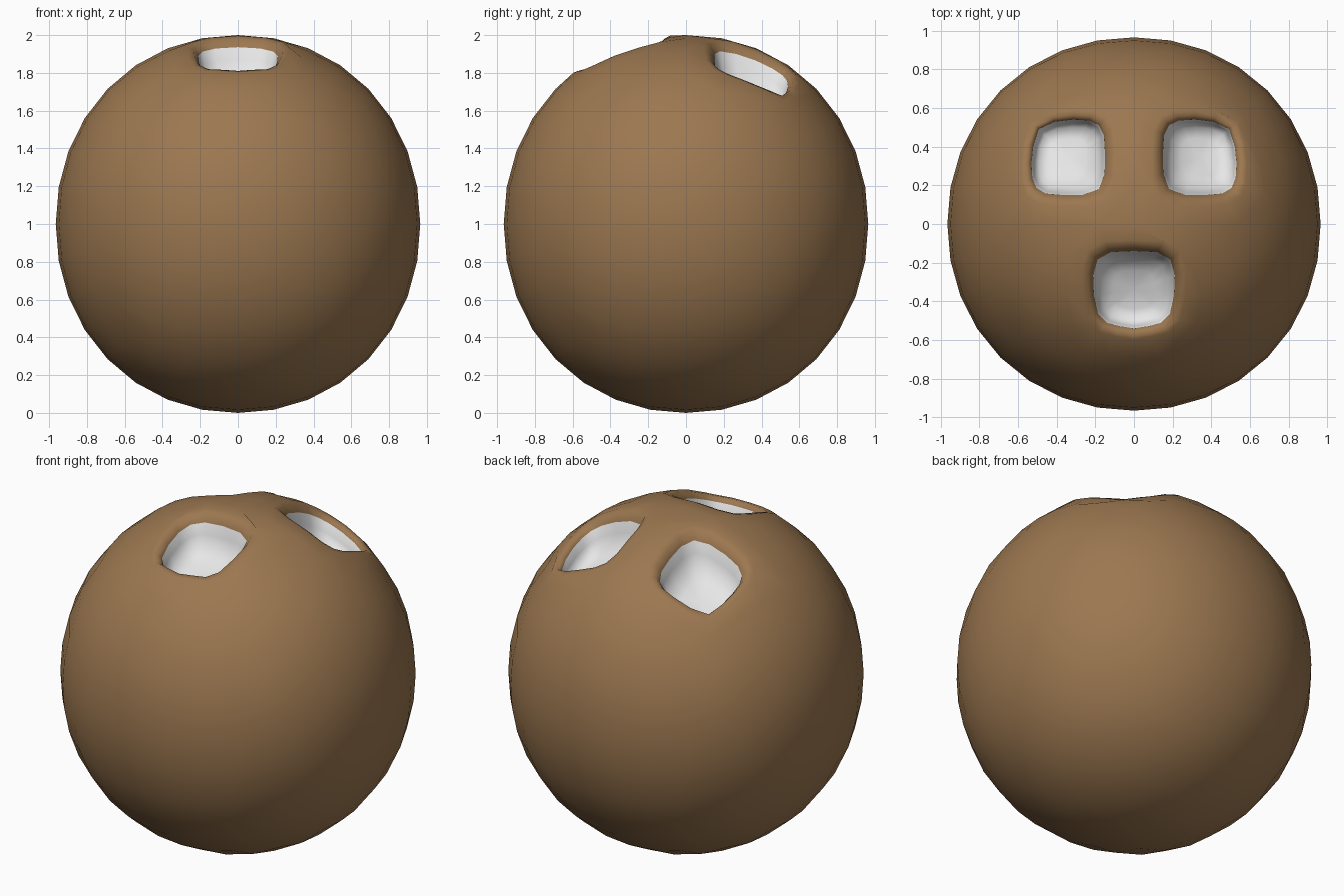
import bpy, bmesh, math

cube = bpy.data.objects.get("Cube")
if cube:
    bpy.data.objects.remove(cube)

WIDE, TALL, POWER = 0.965, 1.0, 2.07


def make_material(name, rgb):
    mat = bpy.data.materials.new(name)
    mat.use_nodes = True
    mat.diffuse_color = (*rgb, 1)
    mat.node_tree.nodes["Principled BSDF"].inputs["Base Color"].default_value = (*rgb, 1)
    return mat


def shell_height(x, y):
    rest = 1 - abs(x / WIDE) ** POWER - abs(y / WIDE) ** POWER
    return TALL + TALL * max(rest, 0) ** (1 / POWER)


def outline(hole, angle):
    """Rounded-square outline, softer at the corners far from the pole."""
    cx, cy, hx, hy = hole
    u, v = math.cos(angle), math.sin(angle)
    r = (abs(u / hx) ** 4 + abs(v / hy) ** 4) ** -0.25
    out_x = u * math.copysign(1, cx) if cx else abs(u)
    out_y = v * math.copysign(1, cy)
    r *= 1 - 0.16 * max(out_x, 0) * max(out_y, 0)
    return r * u, r * v


def place_ring(verts, hole, scale, dip):
    for v in verts:
        angle = math.atan2(v.co.y - hole[1], v.co.x - hole[0])
        dx, dy = outline(hole, angle)
        x, y = hole[0] + scale * dx, hole[1] + scale * dy
        v.co = (x, y, shell_height(x, y) - dip)


# Round shell: evenly spaced cube grid pushed out to a slightly tall ball
bm = bmesh.new()
bmesh.ops.create_cube(bm, size=2)
bmesh.ops.subdivide_edges(bm, edges=bm.edges[:], cuts=7, use_grid_fill=True)
for v in bm.verts:
    d = [math.tan(c * math.pi / 4) for c in v.co]
    size = sum(abs(c) ** POWER for c in d) ** (1 / POWER)
    v.co = (d[0] / size * WIDE, d[1] / size * WIDE, TALL + d[2] / size * TALL)

# Three pits in the top: (centre x, centre y, half width, half depth)
holes = [(0.34, 0.345, 0.19, 0.195), (-0.34, 0.345, 0.19, 0.195),
         (0, -0.34, 0.212, 0.2)]
lip = [(1.12, 0.014), (1.0, 0.055)]
bowl = [(0.94, 0.12), (0.8, 0.19), (0.5, 0.225)]

for hole in holes:
    top = [v for v in bm.verts if v.co.z > TALL]
    centre = min(top, key=lambda v: math.hypot(v.co.x - hole[0], v.co.y - hole[1]))
    # Merge four grid cells into one opening with extra points on its border
    face = bmesh.utils.face_join(centre.link_faces[:])
    for edge in face.edges[:]:
        bmesh.utils.edge_split(edge, edge.verts[0], 0.5)
    place_ring(face.verts, hole, 1.28, 0)
    for i, (scale, dip) in enumerate(lip + bowl):
        face = bmesh.ops.extrude_discrete_faces(bm, faces=[face])["faces"][0]
        place_ring(face.verts, hole, scale, dip)
        if i >= len(lip):
            for edge in face.edges:
                for f in edge.link_faces:
                    f.material_index = 1
    # Pit floor
    tip = bmesh.ops.poke(bm, faces=[face])["verts"][0]
    tip.co.z = shell_height(hole[0], hole[1]) - 0.235
    for f in tip.link_faces:
        f.material_index = 1

bmesh.ops.recalc_face_normals(bm, faces=bm.faces[:])
mesh = bpy.data.meshes.new("shell")
bm.to_mesh(mesh)
bm.free()
mesh.materials.append(make_material("husk brown", (0.33, 0.185, 0.08)))
mesh.materials.append(make_material("flesh white", (0.8, 0.8, 0.8)))
shell = bpy.data.objects.new("shell", mesh)
bpy.context.collection.objects.link(shell)
mesh.shade_smooth()
